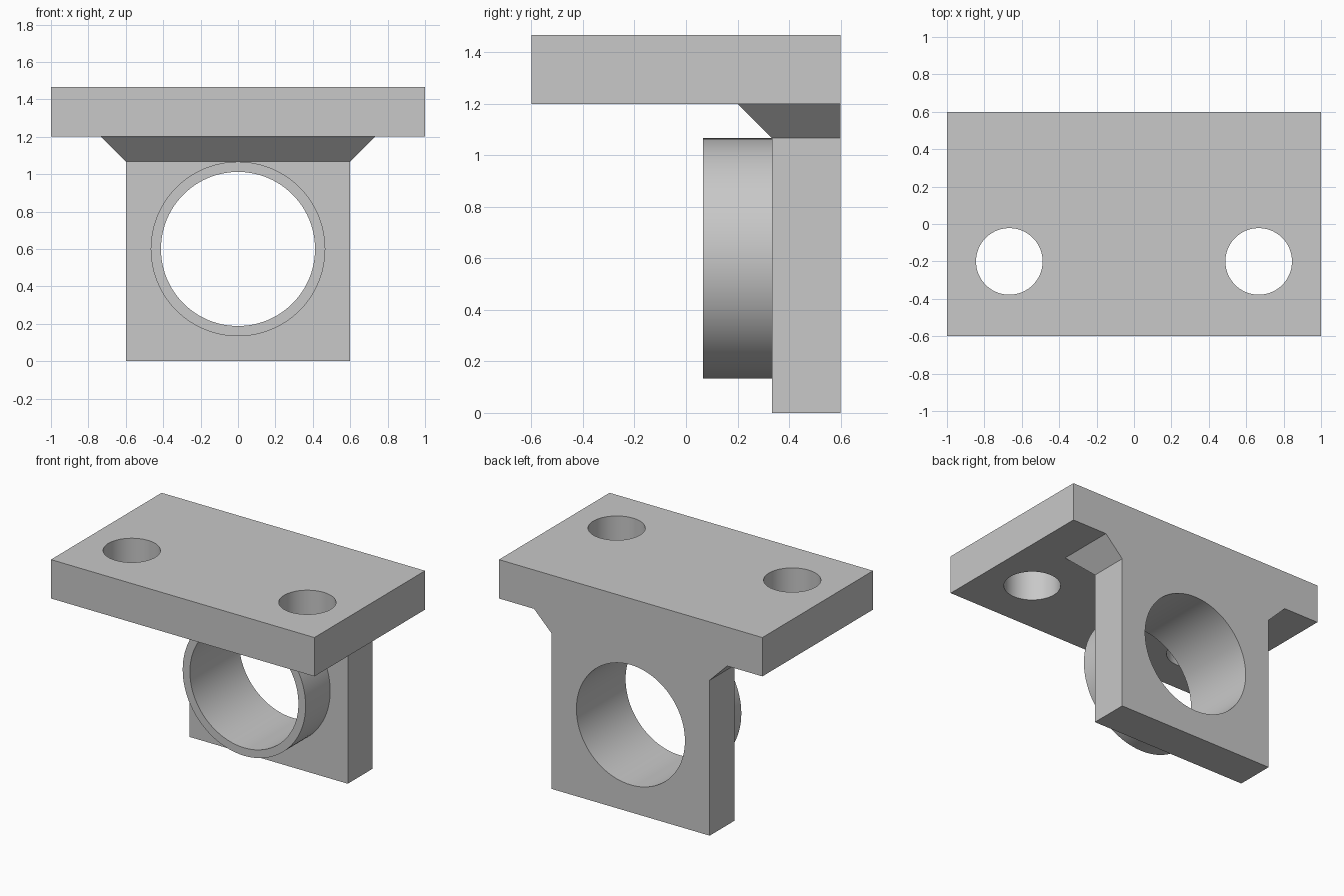
import bpy
import math

cube = bpy.data.objects.get("Cube")
if cube:
    bpy.data.objects.remove(cube, do_unlink=True)

U = 1 / 15  # design module

grey = bpy.data.materials.new("light grey")
grey.use_nodes = True
grey.diffuse_color = (0.58, 0.58, 0.58, 1)
grey.node_tree.nodes["Principled BSDF"].inputs["Base Color"].default_value = (0.58, 0.58, 0.58, 1)


def box(name, low, high):
    """Box between two corners."""
    bpy.ops.mesh.primitive_cube_add(size=1)
    ob = bpy.context.object
    ob.name = name
    for v in ob.data.vertices:
        v.co = [h if c > 0 else l for c, l, h in zip(v.co, low, high)]
    ob.data.materials.append(grey)
    return ob


def cylinder(name, radius, length, centre, along_y=False):
    """Round bar along z, or along y."""
    bpy.ops.mesh.primitive_cylinder_add(vertices=96, radius=radius, depth=length, location=centre,
                                        rotation=(math.pi / 2 if along_y else 0, 0, 0))
    ob = bpy.context.object
    ob.name = name
    ob.data.materials.append(grey)
    return ob


def combine(target, other, operation):
    """Apply a boolean and discard the second solid."""
    other.hide_render = True
    mod = target.modifiers.new(operation.lower(), "BOOLEAN")
    mod.operation = operation
    mod.solver = "EXACT"
    mod.object = other
    bpy.context.view_layer.objects.active = target
    bpy.ops.object.modifier_apply(modifier=mod.name)
    bpy.data.objects.remove(other, do_unlink=True)


# Upright plate with its top running into the mounting plate
bracket = box("mounting_bracket", (-9 * U, 5 * U, 0), (9 * U, 9 * U, 19 * U))

# Flared neck: widens by two modules to the sides and the front
neck = box("flared_neck", (-9 * U, 5 * U, 16 * U), (9 * U, 9 * U, 18 * U))
for v in neck.data.vertices:
    if v.co.z > 17 * U:
        v.co.x += math.copysign(2 * U, v.co.x)
        if v.co.y < 6 * U:
            v.co.y -= 2 * U
combine(bracket, neck, "UNION")

# Horizontal mounting plate
combine(bracket, box("mounting_plate", (-1, -9 * U, 18 * U), (1, 9 * U, 22 * U)), "UNION")

# Projecting collar, seated inside the upright
combine(bracket, cylinder("collar", 7 * U, 6 * U, (0, 4 * U, 9 * U), True), "UNION")

# Bore through collar and upright
combine(bracket, cylinder("bore", 0.412, 2, (0, 0.5, 9 * U), True), "DIFFERENCE")

# Screw holes in the mounting plate
for side in (-1, 1):
    combine(bracket, cylinder("screw_hole", 0.178, 1, (side * 10 * U, -3 * U, 20 * U)), "DIFFERENCE")

# Smooth round walls, crisp edges
bpy.ops.object.select_all(action="DESELECT")
bracket.select_set(True)
bpy.context.view_layer.objects.active = bracket
bpy.ops.object.shade_smooth_by_angle(angle=math.radians(30))
